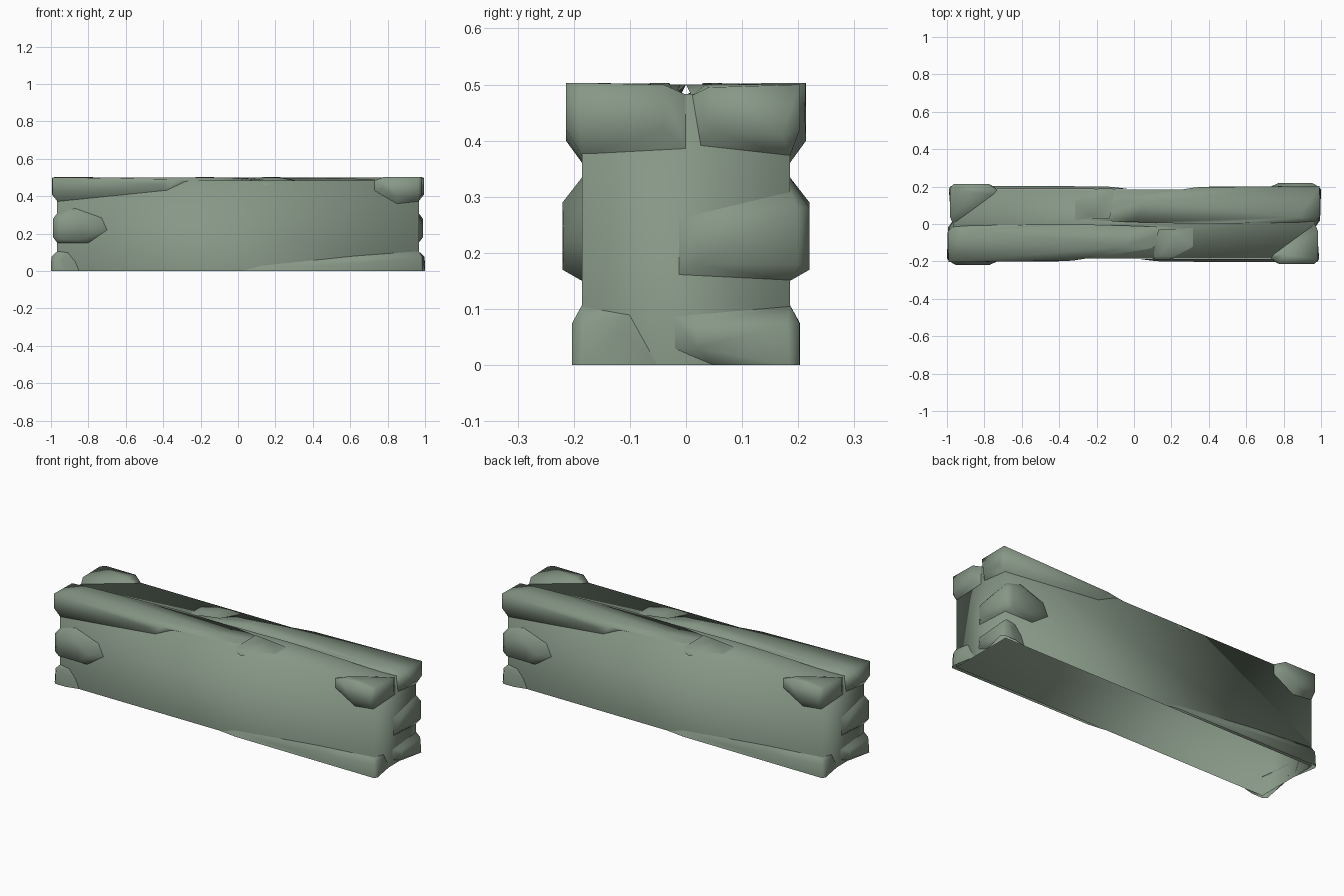
import bpy, bmesh, math
from mathutils import Matrix

stone_mat = bpy.data.materials.new("mossy_grey_green_stone")
stone_mat.diffuse_color = (0.24, 0.31, 0.24, 1)
HX, HY, HZ = 0.9675, 0.185, 0.483   # core half length, half depth, height


def add_object(name, bm):
    for f in bm.faces:
        f.smooth = True
    me = bpy.data.meshes.new(name)
    bm.to_mesh(me)
    bm.free()
    ob = bpy.data.objects.new(name, me)
    me.materials.append(stone_mat)
    bpy.context.collection.objects.link(ob)
    return ob


def is_hidden(f):
    """Face inside the core, or lying on the ground (the wall is open below)."""
    c = f.calc_center_median()
    inside = abs(c.x) < HX - 0.001 and abs(c.y) < HY - 0.001 and c.z < HZ - 0.001
    on_ground = all(v.co.z < 0.001 for v in f.verts)
    return inside or on_ground


def stone(name, points):
    """Chipped block as a convex hull, repeated with a half turn about z."""
    for i, side in enumerate(("front", "back")):
        bm = bmesh.new()
        for p in points:
            bm.verts.new(p)
        bmesh.ops.convex_hull(bm, input=bm.verts[:])
        bmesh.ops.recalc_face_normals(bm, faces=bm.faces[:])
        bmesh.ops.delete(bm, geom=[f for f in bm.faces if is_hidden(f)], context='FACES')
        loose = [v for v in bm.verts if not v.link_faces]
        bmesh.ops.delete(bm, geom=loose, context='VERTS')
        bmesh.ops.rotate(bm, verts=bm.verts[:], cent=(0, 0, 0),
                         matrix=Matrix.Rotation(math.pi * i, 3, 'Z'))
        add_object(side + "_" + name, bm)


# wall core: softly shaded box, open underneath
bm = bmesh.new()
bmesh.ops.create_cube(bm, size=1)
for v in bm.verts:
    v.co = (v.co.x * 2 * HX, v.co.y * 2 * HY, (v.co.z + 0.5) * HZ)
bmesh.ops.delete(bm, geom=[f for f in bm.faces if f.normal.z < -0.5], context='FACES_ONLY')
add_object("wall_core", bm)

# long capping stone, tapering along the top edge
stone("long_top_stone", [
    (-0.992, -0.203, 0.50), (-0.992, -0.203, 0.42), (-0.966, -0.185, 0.372),
    (-0.38, -0.185, 0.432), (-0.28, -0.186, 0.48), (-0.42, -0.2, 0.465),
    (-0.33, -0.196, 0.49), (-0.995, -0.17, 0.41), (-0.995, -0.05, 0.42),
    (-0.995, -0.04, 0.495), (-0.966, -0.025, 0.39), (-0.966, -0.01, 0.48),
    (-0.88, -0.035, 0.50), (-0.35, 0.0, 0.50), (0.0, -0.01, 0.50),
    (-0.05, -0.12, 0.50), (0.1, -0.13, 0.482), (0.25, -0.02, 0.482)])

# small chip hanging over the top edge
stone("top_chip", [
    (0.1, -0.187, 0.478), (0.15, -0.192, 0.455), (0.21, -0.187, 0.478),
    (0.33, -0.12, 0.48), (0.33, -0.02, 0.48), (0.13, -0.03, 0.503),
    (0.15, -0.15, 0.50), (0.22, -0.04, 0.503), (0.22, -0.14, 0.50)])

# corner stone in the middle height
stone("middle_corner_stone", [
    (-0.966, -0.185, 0.15), (-0.80, -0.185, 0.15), (-0.70, -0.185, 0.22),
    (-0.73, -0.185, 0.285), (-0.87, -0.185, 0.335), (-0.966, -0.185, 0.31),
    (-0.95, -0.22, 0.17), (-0.82, -0.22, 0.17), (-0.77, -0.218, 0.225),
    (-0.86, -0.22, 0.29), (-0.95, -0.22, 0.28), (-0.988, -0.2, 0.18),
    (-0.988, -0.2, 0.28), (-0.988, -0.02, 0.18), (-0.988, -0.02, 0.25),
    (-0.966, 0.015, 0.16), (-0.966, 0.015, 0.262)])

# short stone at the foot of the corner
stone("bottom_corner_stone", [
    (-0.85, -0.185, 0), (-0.87, -0.186, 0.05), (-0.91, -0.186, 0.098),
    (-0.966, -0.186, 0.106), (-0.92, -0.202, 0), (-0.94, -0.202, 0.06),
    (-0.98, -0.202, 0.075), (-0.985, -0.202, 0), (-1.0, -0.185, 0),
    (-0.998, -0.18, 0.075), (-0.995, -0.02, 0.03), (-0.99, -0.02, 0.07),
    (-0.966, 0.022, 0.088), (-0.966, 0.022, 0.03), (-0.97, -0.05, 0)])

# long stone along the foot
stone("long_bottom_stone", [
    (0.02, -0.186, 0), (0.12, -0.186, 0.028), (0.62, -0.186, 0.08),
    (0.966, -0.186, 0.106), (0.12, -0.199, 0), (0.4, -0.203, 0.025),
    (0.65, -0.203, 0.055), (0.975, -0.203, 0.075), (0.98, -0.203, 0),
    (0.99, -0.185, 0), (0.988, -0.18, 0.075), (0.985, -0.12, 0.06),
    (0.967, -0.1, 0.09), (0.967, -0.05, 0)])

# short stone on the top corner
stone("top_corner_stone", [
    (0.73, -0.185, 0.484), (0.73, -0.185, 0.43), (0.85, -0.185, 0.36),
    (0.966, -0.185, 0.373), (0.78, -0.213, 0.503), (0.77, -0.212, 0.44),
    (0.85, -0.214, 0.40), (0.965, -0.214, 0.42), (0.965, -0.214, 0.503),
    (0.985, -0.19, 0.42), (0.985, -0.19, 0.503), (0.985, -0.04, 0.42),
    (0.985, -0.04, 0.50), (0.967, 0.0, 0.385), (0.967, 0.0, 0.482),
    (0.75, -0.16, 0.484), (0.80, -0.16, 0.503), (0.92, -0.08, 0.50)])
